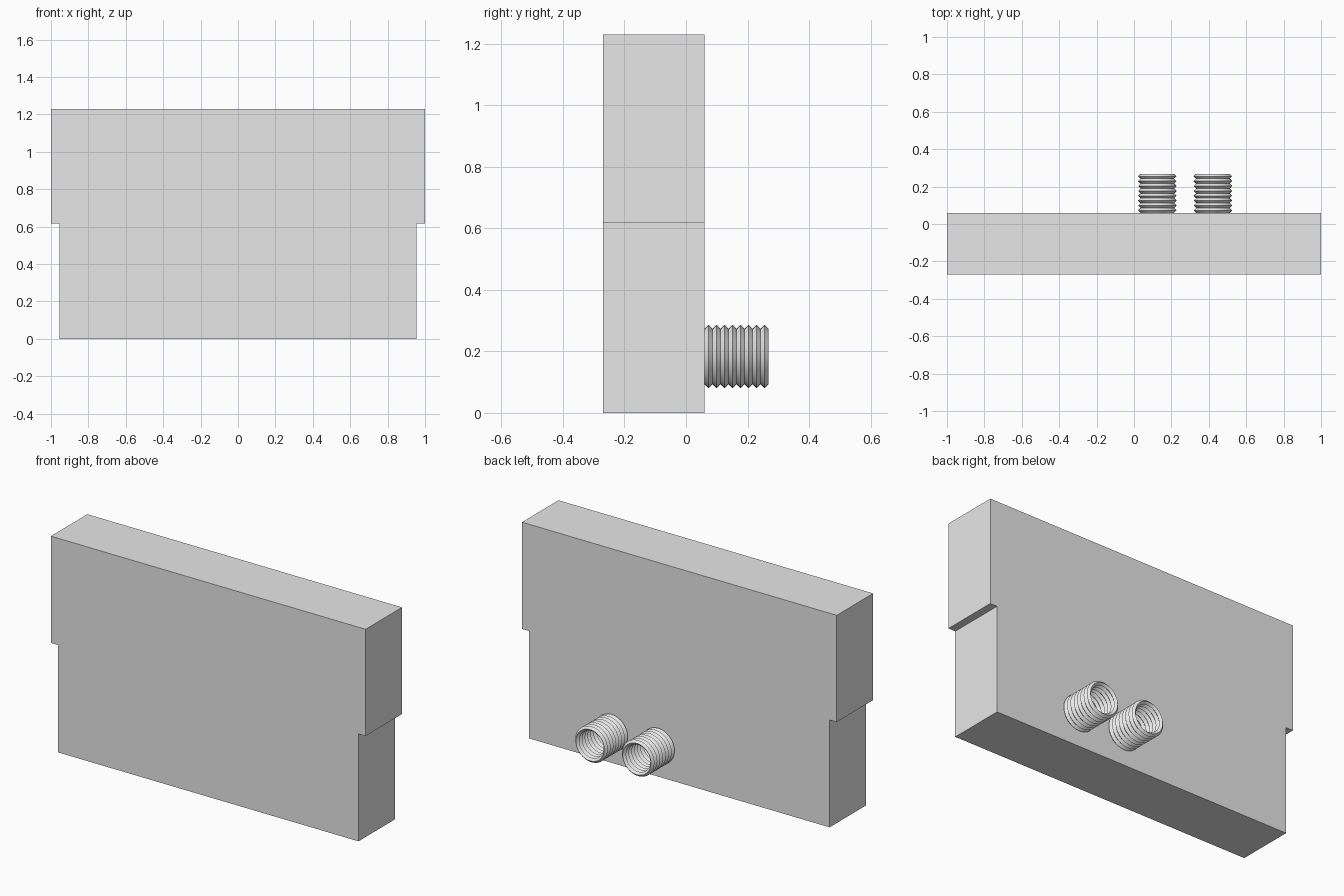
import bpy
import bmesh
import math
from mathutils import Matrix, Vector

cube = bpy.data.objects.get("Cube")
if cube:
    bpy.data.objects.remove(cube, do_unlink=True)

grey = bpy.data.materials.new("light_grey")
grey.use_nodes = True
color = (0.8, 0.8, 0.8, 1)
grey.diffuse_color = color
grey.node_tree.nodes["Principled BSDF"].inputs["Base Color"].default_value = color


def make_object(name, bm):
    bmesh.ops.recalc_face_normals(bm, faces=bm.faces)
    mesh = bpy.data.meshes.new(name)
    bm.to_mesh(mesh)
    bm.free()
    mesh.materials.append(grey)
    obj = bpy.data.objects.new(name, mesh)
    bpy.context.collection.objects.link(obj)
    return obj


# Stepped slab: front outline mirrored left to right, extruded backwards
FRONT, BACK = -0.27, 0.06
half = [(0.955, 0), (0.955, 0.617), (1, 0.617), (1, 1.23)]
outline = half + [(-x, z) for x, z in reversed(half)]
bm = bmesh.new()
face = bm.faces.new([bm.verts.new((x, FRONT, z)) for x, z in outline])
ext = bmesh.ops.extrude_face_region(bm, geom=[face])
moved = [v for v in ext["geom"] if isinstance(v, bmesh.types.BMVert)]
bmesh.ops.translate(bm, verts=moved, vec=(0, BACK - FRONT, 0))
make_object("slab_body", bm)


# Open ribbed pipe: stacked rings with a diamond cross-section
def ribbed_pipe(name, x, z, radius=0.09, rib=0.013, ribs=8, sides=32):
    bm = bmesh.new()
    for i in range(ribs):
        y = BACK + rib * (2 * i + 1)
        section = [(radius + rib, y), (radius, y + rib),
                   (radius - rib, y), (radius, y - rib)]
        loops = []
        for s in range(sides):
            turn = Matrix.Rotation(math.tau * s / sides, 3, "Y")
            loops.append([bm.verts.new(turn @ Vector((r, d, 0)) + Vector((x, 0, z)))
                          for r, d in section])
        for s in range(sides):
            a, b = loops[s], loops[(s + 1) % sides]
            for k in range(4):
                n = (k + 1) % 4
                bm.faces.new((a[k], a[n], b[n], b[k]))
    obj = make_object(name, bm)
    bpy.ops.object.select_all(action="DESELECT")
    obj.select_set(True)
    bpy.context.view_layer.objects.active = obj
    bpy.ops.object.shade_smooth_by_angle(angle=math.radians(30))


ribbed_pipe("inner_pipe", 0.125, 0.183)
ribbed_pipe("outer_pipe", 0.422, 0.183)
